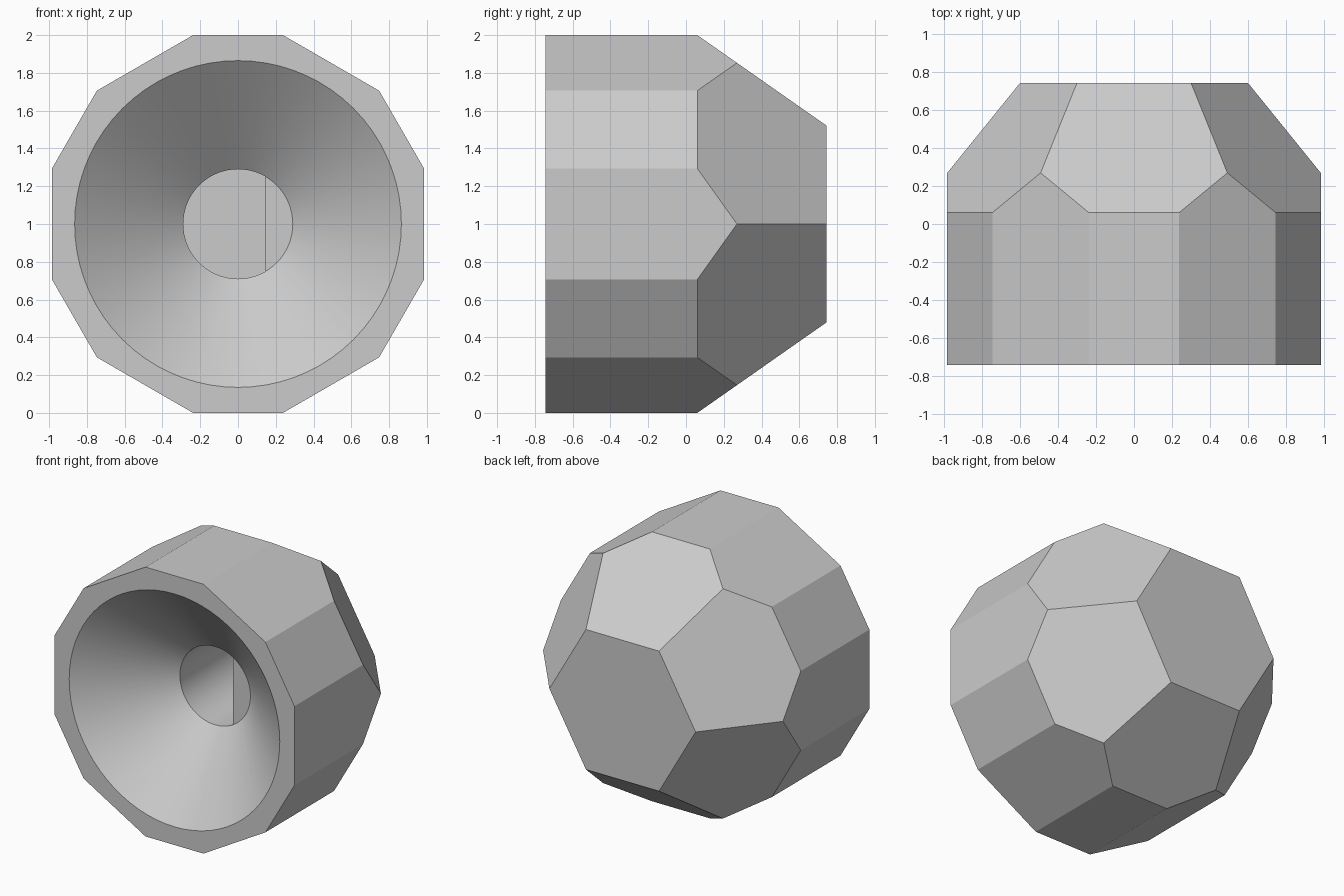
import bpy, bmesh
from math import sin, cos, radians
from mathutils import Vector, Matrix

default = bpy.data.objects.get("Cube")
if default:
    bpy.data.objects.remove(default, do_unlink=True)

HALF_DEPTH = 0.745
SHORT_R, LONG_R = 1.0, 0.985           # distances of the twelve sides from the axis
CHAMFER_START, CHAMFER_END_R = 0.06, 0.52
RIM_R, BORE_R = 0.865, 0.29
CONE_END, BORE_END = -0.268, 0.5
SEGMENTS = 72

grey = bpy.data.materials.new("light grey")
grey.use_nodes = True
grey.diffuse_color = (0.6, 0.6, 0.6, 1)
grey.node_tree.nodes["Principled BSDF"].inputs["Base Color"].default_value = (0.6, 0.6, 0.6, 1)


def radial(degrees):
    return Vector((cos(radians(degrees)), 0, sin(radians(degrees))))


def slice_off(bm, point, normal):
    """Cut away everything beyond a plane and close the cut."""
    bmesh.ops.bisect_plane(bm, geom=bm.verts[:] + bm.edges[:] + bm.faces[:], dist=1e-5,
                           plane_co=point, plane_no=normal, clear_outer=True)
    bmesh.ops.holes_fill(bm, edges=[e for e in bm.edges if e.is_boundary], sides=0)


def make_object(name, bm):
    bmesh.ops.recalc_face_normals(bm, faces=bm.faces[:])
    mesh = bpy.data.meshes.new(name)
    bm.to_mesh(mesh)
    bm.free()
    mesh.materials.append(grey)
    obj = bpy.data.objects.new(name, mesh)
    bpy.context.collection.objects.link(obj)
    return obj


# Faceted body: a block cut to twelve sides, with six sloping facets at the back
bm = bmesh.new()
bmesh.ops.create_cube(bm, size=2, matrix=Matrix.Diagonal((1.5, HALF_DEPTH, 1.5, 1)))
for k in range(6):
    long_dir, short_dir = radial(60 * k), radial(60 * k + 30)
    slice_off(bm, long_dir * LONG_R, long_dir)
    slice_off(bm, short_dir * SHORT_R, short_dir)
for k in range(6):
    out = radial(60 * k + 30)
    slope = out * (HALF_DEPTH - CHAMFER_START) + Vector((0, SHORT_R - CHAMFER_END_R, 0))
    slice_off(bm, out * SHORT_R + Vector((0, CHAMFER_START, 0)), slope.normalized())
bmesh.ops.translate(bm, verts=bm.verts[:], vec=(0, 0, 1))
body = make_object("faceted_knob_body", bm)

# Recess cutter: a cone leading to a D-shaped shaft bore
bm = bmesh.new()
overshoot = 0.1
rim = RIM_R + overshoot * (RIM_R - BORE_R) / (CONE_END + HALF_DEPTH)
sections = [(rim, -HALF_DEPTH - overshoot, False), (BORE_R, CONE_END, False),
            (BORE_R, CONE_END, True), (BORE_R, BORE_END, True)]
rings = []
for radius, y, d_shape in sections:
    ring = []
    for i in range(SEGMENTS):
        p = radial(360 * i / SEGMENTS) * radius
        if d_shape:
            p.x = min(p.x, radius / 2)
        ring.append(bm.verts.new((p.x, y, p.z + 1)))
    rings.append(ring)
for a, b in zip(rings, rings[1:]):
    for i in range(SEGMENTS):
        j = (i + 1) % SEGMENTS
        bm.faces.new((a[i], a[j], b[j], b[i]))
bm.faces.new(rings[0])
bm.faces.new(rings[-1])
bmesh.ops.remove_doubles(bm, verts=bm.verts[:], dist=1e-4)
cutter = make_object("recess_cutter", bm)
cutter.hide_render = True

# Cut the recess, then discard the cutter
cut = body.modifiers.new("recess", "BOOLEAN")
cut.operation = "DIFFERENCE"
cut.solver = "EXACT"
cut.object = cutter
bpy.ops.object.select_all(action="DESELECT")
body.select_set(True)
bpy.context.view_layer.objects.active = body
bpy.ops.object.modifier_apply(modifier=cut.name)
bpy.data.objects.remove(cutter, do_unlink=True)

# Smooth cone and bore, crisp facets
bpy.ops.object.shade_smooth_by_angle(angle=radians(25))
